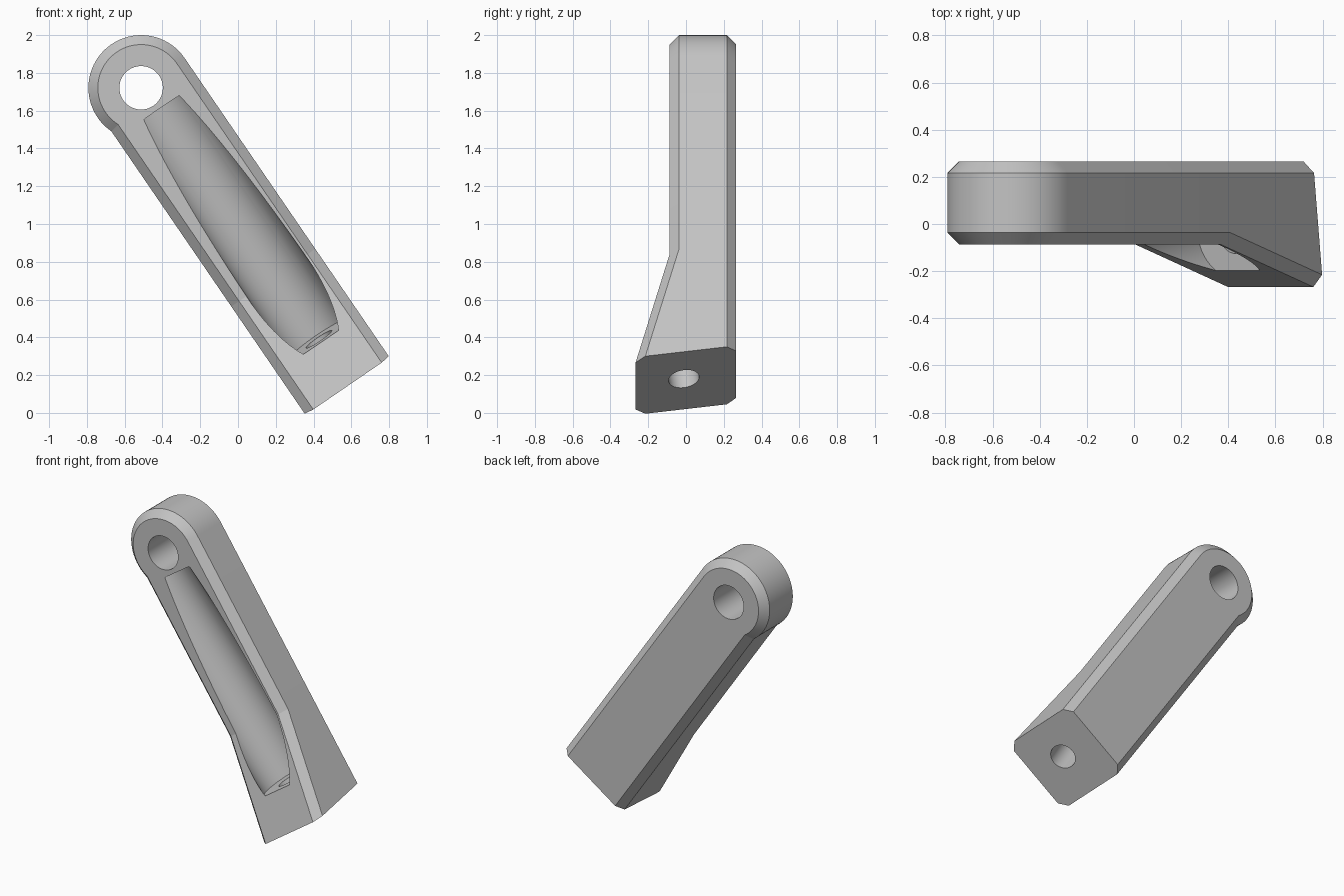
import bpy, bmesh, math
from mathutils import Vector, Matrix

cube = bpy.data.objects.get("Cube")
if cube:
    bpy.data.objects.remove(cube, do_unlink=True)

# Local frame: x along the arm from the pivot, y depth, z across the arm
PLACE = Matrix.Translation((-0.513, 0, 1.721)) @ Matrix.Rotation(math.radians(55.6), 4, 'Y')
RADIUS, LEFT, BEVEL = 0.279, 0.26, 0.05
FRONT, BACK = -0.087, 0.266
CREASE, SLOPE = 1.225, 0.259
ARC = 42

metal = bpy.data.materials.new("light grey")
metal.use_nodes = True
grey = (0.55, 0.55, 0.55, 1)
metal.diffuse_color = grey
metal.node_tree.nodes["Principled BSDF"].inputs["Base Color"].default_value = grey


def make_object(name, bm):
    bmesh.ops.recalc_face_normals(bm, faces=bm.faces)
    bm.transform(PLACE)
    mesh = bpy.data.meshes.new(name)
    bm.to_mesh(mesh)
    bm.free()
    mesh.materials.append(metal)
    obj = bpy.data.objects.new(name, mesh)
    bpy.context.collection.objects.link(obj)
    return obj


def layer(bm, depth, inset, ramp):
    """One outline of the arm: straight right side, round head, straight left side."""
    r, w = RADIUS - inset, LEFT - inset
    slope = SLOPE if ramp else 0
    y_end = depth
    for _ in range(8):  # meet of the front ramp and the tilted end
        x_end = 1.885 - 0.14 * (y_end + 0.015)
        y_end = depth - slope * (x_end - CREASE)
    turn = 2 * math.pi - math.acos(-w / r)
    pts = [(x_end, y_end, r), (CREASE, depth, r)]
    for i in range(ARC + 1):
        t = turn * i / ARC
        pts.append((-r * math.sin(t), depth, r * math.cos(t)))
    pts += [(CREASE, depth, -w), (x_end, y_end, -w)]
    return [bm.verts.new(p) for p in pts]


# Arm body with bevelled rims
bm = bmesh.new()
rings = [layer(bm, FRONT, BEVEL, True), layer(bm, FRONT + BEVEL, 0, True),
         layer(bm, BACK - BEVEL, 0, False), layer(bm, BACK, BEVEL, False)]
for a, b in zip(rings, rings[1:]):
    for i in range(len(a) - 1):
        bm.faces.new((a[i], a[i + 1], b[i + 1], b[i]))
for ring in (rings[0], rings[-1]):
    bm.faces.new(ring[1:-1])
    bm.faces.new((ring[0], ring[1], ring[-2], ring[-1]))
bm.faces.new([r[0] for r in rings] + [r[-1] for r in reversed(rings)])
arm = make_object("arm", bm)


def cut(name, start, end, radius):
    """Remove a round bar running from start to end."""
    start, end = Vector(start), Vector(end)
    axis = end - start
    bm = bmesh.new()
    place = Matrix.Translation((start + end) / 2) @ axis.to_track_quat('Z', 'Y').to_matrix().to_4x4()
    bmesh.ops.create_cone(bm, cap_ends=True, segments=72, radius1=radius, radius2=radius,
                          depth=axis.length, matrix=place)
    cutter = make_object(name, bm)
    cutter.hide_render = True
    mod = arm.modifiers.new(name, 'BOOLEAN')
    mod.operation, mod.solver, mod.object = 'DIFFERENCE', 'EXACT', cutter
    bpy.context.view_layer.update()
    shape = arm.evaluated_get(bpy.context.evaluated_depsgraph_get())
    mesh = bpy.data.meshes.new_from_object(shape)
    arm.modifiers.clear()
    arm.data = mesh
    bpy.data.objects.remove(cutter, do_unlink=True)


# Pivot hole, long tilted pocket, and the screw hole through the foot
cut("pivot_hole", (0, -0.6, 0), (0, 0.6, 0), 0.115)
cut("pocket", (0.166, -0.238, 0.03), (1.63, -0.045, 0.025), 0.19)
cut("foot_hole", (1.5, -0.062, 0.025), (2.1, 0.017, 0.025), 0.082)

arm.data.materials.clear()
arm.data.materials.append(metal)
for p in arm.data.polygons:
    p.material_index = 0

bpy.ops.object.select_all(action='DESELECT')
arm.select_set(True)
bpy.context.view_layer.objects.active = arm
bpy.ops.object.shade_smooth_by_angle(angle=math.radians(10))
